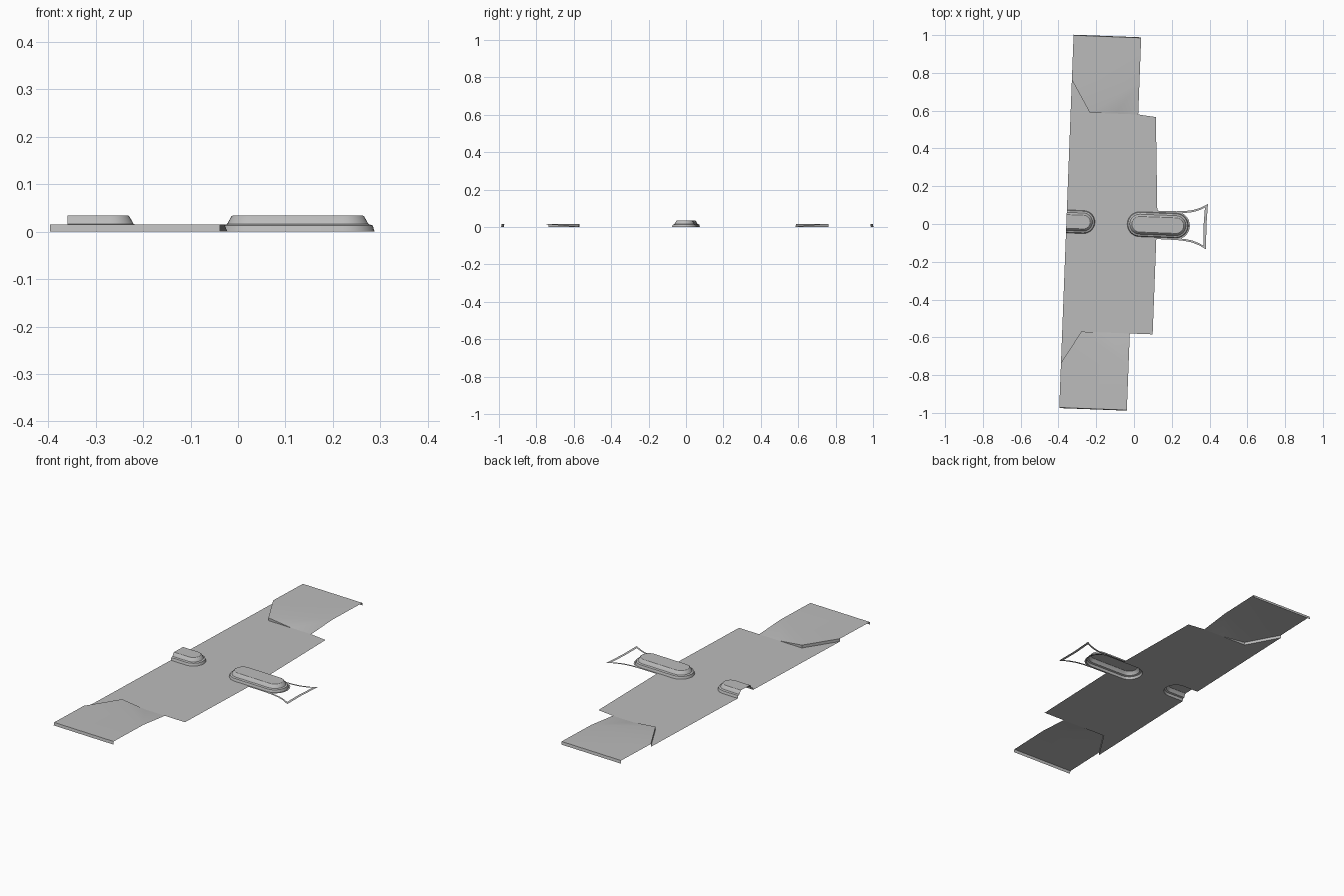
import bpy, bmesh
from math import sin, cos, pi, radians
from mathutils import Matrix

cube = bpy.data.objects.get("Cube")
if cube:
    bpy.data.objects.remove(cube, do_unlink=True)

grey = bpy.data.materials.new("plain grey")
grey.use_nodes = True
GREY = (0.5, 0.5, 0.5, 1)
grey.diffuse_color = GREY
grey.node_tree.nodes["Principled BSDF"].inputs["Base Color"].default_value = GREY

TILT = Matrix.Rotation(radians(-2.2), 4, 'Z')   # whole part sits slightly turned
STEP, TOP = 0.015, 0.034                        # raised levels
LEFT, RIGHT, END, HINGE = -0.358, 0.121, 0.986, 0.58
R_LONG, R_SHORT = 0.066, 0.061                  # ridge radii
LONG_A, LONG_B, SHORT_TIP = 0.03, 0.222, -0.268


def make(name, faces):
    """Build one sheet object from lists of face corners."""
    bm = bmesh.new()
    for pts in faces:
        bm.faces.new([bm.verts.new(p) for p in pts])
    bmesh.ops.remove_doubles(bm, verts=bm.verts, dist=1e-5)
    bmesh.ops.recalc_face_normals(bm, faces=bm.faces)
    bm.normal_update()
    if sum(f.normal.z * f.calc_area() for f in bm.faces) < 0:
        bmesh.ops.reverse_faces(bm, faces=bm.faces)
    bmesh.ops.triangulate(bm, faces=[f for f in bm.faces if len(f.verts) > 4])
    bm.transform(TILT)
    me = bpy.data.meshes.new(name)
    bm.to_mesh(me)
    bm.free()
    me.materials.append(grey)
    ob = bpy.data.objects.new(name, me)
    bpy.context.collection.objects.link(ob)
    bpy.ops.object.select_all(action='DESELECT')
    ob.select_set(True)
    bpy.context.view_layer.objects.active = ob
    bpy.ops.object.shade_smooth_by_angle(angle=radians(30))
    return ob


def arc(cx, r, a0, a1, z=0.0, n=14):
    angles = [radians(a0 + (a1 - a0) * i / n) for i in range(n + 1)]
    return [(cx + r * cos(a), r * sin(a), z) for a in angles]


def strip(a, b, closed=False):
    """Quads between two matching point rows."""
    n = len(a)
    return [[a[i], a[(i + 1) % n], b[(i + 1) % n], b[i]] for i in range(n if closed else n - 1)]


# Main panel, with openings where the two ridges rise
tab_in, tab_y = -0.257, 0.75
outline = [(LEFT, tab_y, 0), (tab_in, HINGE, 0), (0, HINGE, 0), (0.094, 0.57, 0), (RIGHT, R_LONG, 0)]
outline += arc(LONG_A, R_LONG, 90, 270)
outline += [(RIGHT, -R_LONG, 0), (RIGHT, -HINGE, 0), (0, -HINGE, 0), (tab_in, -HINGE, 0), (LEFT, -tab_y, 0)]
outline += [(LEFT, -R_SHORT, 0)] + arc(SHORT_TIP, R_SHORT, -90, 90) + [(LEFT, R_SHORT, 0)]
make("main_panel", [outline])


# Raised end panels with slanted step, ramp and turned-down lip
def end_panel(name, s):
    def p(x, y, z=STEP):
        return (x, s * y, z)
    edge, corner = p(LEFT, tab_y), p(tab_in, HINGE)
    hinge_a, hinge_b, ramp = p(-0.12, HINGE, 0), p(0, HINGE, 0), p(0, tab_y)
    tip_r, tip_l = p(0, END), p(LEFT, END)
    corner_low = p(tab_in, HINGE, 0)
    make(name, [
        [edge, corner, ramp, tip_r, tip_l],
        [corner, hinge_a, ramp],
        [hinge_a, hinge_b, ramp],
        [p(LEFT, tab_y, 0), corner_low, corner, edge],
        [corner_low, hinge_a, corner],
        [tip_l, tip_r, p(0, END + 0.003, 0), p(LEFT, END + 0.003, 0)],
    ])


end_panel("back_end_panel", 1)
end_panel("front_end_panel", -1)


# Hollow stepped ridges: inset and height of each tier
TIERS = [(0, 0), (0.004, 0.013), (0.013, 0.016), (0.022, 0.032), (0.025, TOP)]


def ridge(name, ring, closed):
    rings = [ring(inset, z) for inset, z in TIERS]
    faces = [rings[-1]]
    for low, high in zip(rings, rings[1:]):
        faces += strip(low, high, closed)
    make(name, faces)


ridge("long_ridge", lambda d, z: arc(LONG_B, R_LONG - d, -90, 90, z) + arc(LONG_A, R_LONG - d, 90, 270, z), True)
ridge("short_ridge", lambda d, z: [(LEFT, d - R_SHORT, z)] + arc(SHORT_TIP, R_SHORT - d, -90, 90, z)
      + [(LEFT, R_SHORT - d, z)], False)

# Flat flared loop round the tip of the long ridge
outer = [(RIGHT, 0.075), (LONG_B, 0.076), (0.27, 0.079), (0.31, 0.086), (0.35, 0.1), (0.387, 0.12), (0.383, 0)]
inner = [(RIGHT, R_LONG), (LONG_B, R_LONG), (0.27, 0.069), (0.31, 0.075), (0.345, 0.087), (0.372, 0.101), (0.368, 0)]
loop = strip(arc(LONG_B, R_LONG, -90, 90), arc(LONG_B, R_LONG + 0.008, -90, 90))
for s in (1, -1):
    loop += strip([(x, s * y, 0) for x, y in outer], [(x, s * y, 0) for x, y in inner])
make("flared_loop", loop)
